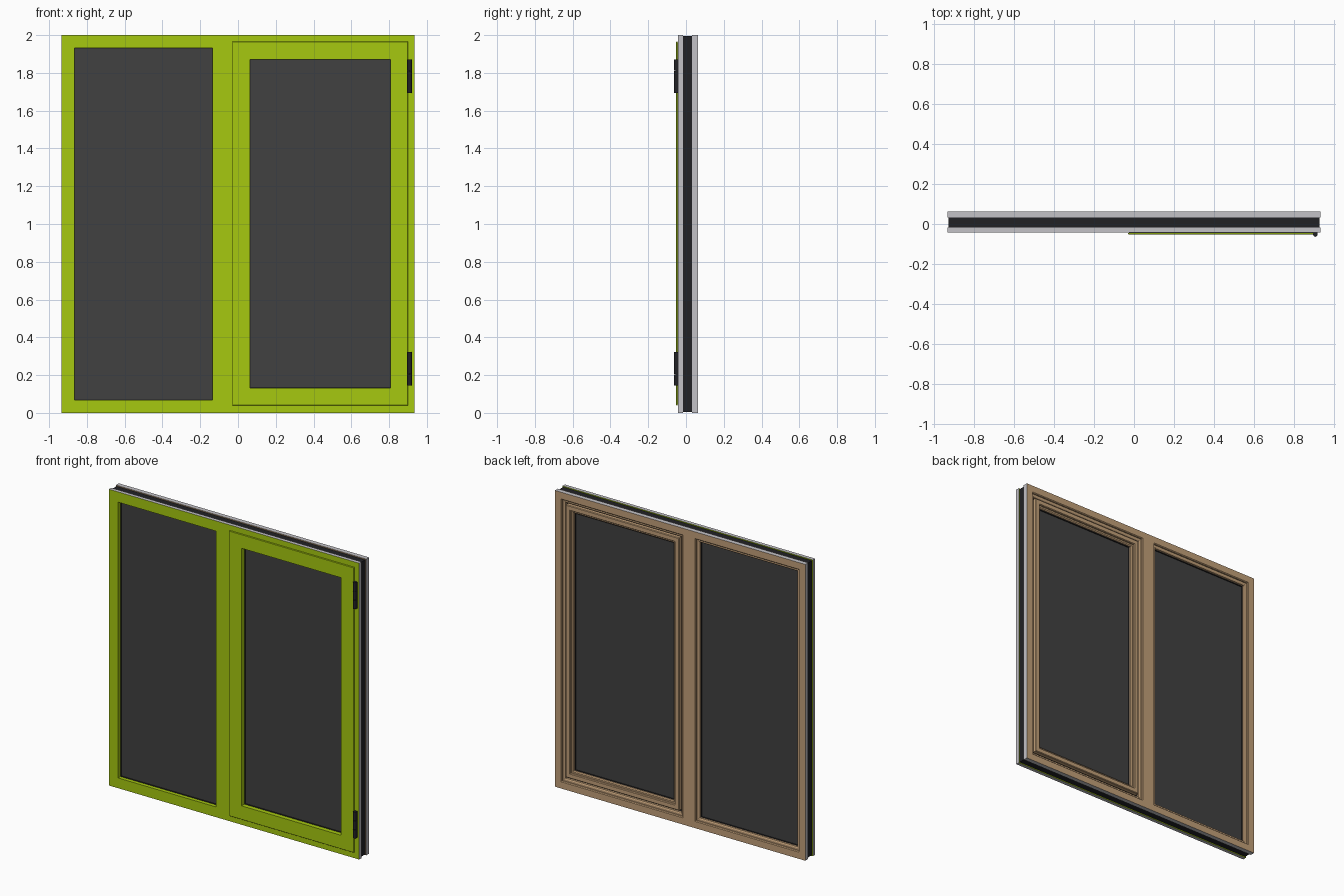
import bpy
import bmesh
from mathutils import Vector

cube = bpy.data.objects.get("Cube")
if cube:
    bpy.data.objects.remove(cube, do_unlink=True)


def make_material(name, rgb, roughness=0.6):
    mat = bpy.data.materials.new(name)
    mat.use_nodes = True
    mat.diffuse_color = (*rgb, 1)
    bsdf = mat.node_tree.nodes["Principled BSDF"]
    bsdf.inputs["Base Color"].default_value = (*rgb, 1)
    bsdf.inputs["Roughness"].default_value = roughness
    return mat


GREEN = make_material("lime paint", (0.38, 0.58, 0.005))
WOOD = make_material("tan wood", (0.54, 0.35, 0.19))
METAL = make_material("bare aluminium", (0.55, 0.54, 0.57))
BLACK = make_material("black plastic", (0.015, 0.015, 0.018))
GLASS = make_material("dark glass", (0.053, 0.053, 0.053), 0.3)

HALF_W, HEIGHT = 0.935, 2.0
MULLION = -0.066          # centre line of the mullion
FACE = 0.069              # visible width of a frame member


def finish(name, bm, mats):
    bmesh.ops.recalc_face_normals(bm, faces=bm.faces)
    mesh = bpy.data.meshes.new(name)
    bm.to_mesh(mesh)
    bm.free()
    for mat in mats:
        mesh.materials.append(mat)
    obj = bpy.data.objects.new(name, mesh)
    bpy.context.collection.objects.link(obj)
    return obj


def ring(name, rect, profile, mat, bare_edges=False):
    """Sweep a closed (inset, y) profile round a rectangle with mitred corners."""
    x0, x1, z0, z1 = rect
    bm = bmesh.new()
    loops = []
    for x, z, sx, sz in ((x0, z0, 1, 1), (x1, z0, -1, 1),
                         (x1, z1, -1, -1), (x0, z1, 1, -1)):
        loops.append([bm.verts.new((x + sx * i, y, z + sz * i)) for i, y in profile])
    n = len(profile)
    for c in range(4):
        a, b = loops[c], loops[(c + 1) % 4]
        for k in range(n):
            m = (k + 1) % n
            face = bm.faces.new((a[k], a[m], b[m], b[k]))
            # the hidden outer edges of the frame are unpainted
            if bare_edges and profile[k][0] == 0 and profile[m][0] == 0:
                face.material_index = 1
    return finish(name, bm, [mat, METAL] if bare_edges else [mat])


def box(name, lo, hi, mat):
    bm = bmesh.new()
    bmesh.ops.create_cube(bm, size=1)
    lo, hi = Vector(lo), Vector(hi)
    bmesh.ops.scale(bm, vec=hi - lo, verts=bm.verts)
    bmesh.ops.translate(bm, vec=(lo + hi) / 2, verts=bm.verts)
    return finish(name, bm, [mat])


def cylinder(name, x, y, z0, z1, radius, mat):
    bpy.ops.mesh.primitive_cylinder_add(vertices=20, radius=radius, depth=z1 - z0,
                                        location=(x, y, (z0 + z1) / 2))
    obj = bpy.context.object
    obj.name = name
    obj.data.materials.append(mat)
    bpy.ops.object.shade_smooth_by_angle()


def rect_profile(i0, i1, y0, y1):
    return [(i0, y0), (i1, y0), (i1, y1), (i0, y1)]


# Frame: painted front shell, black thermal break, wooden back
shell = [(0, -0.042), (FACE, -0.042), (FACE, -0.017), (0, -0.017)]
back = [(0, 0.032), (FACE, 0.032), (FACE, 0.046), (0.062, 0.05),
        (0.05, 0.05), (0.05, 0.058), (0.045, 0.063), (0, 0.063)]
REC = 0.006
cells = {
    "fixed": ((-HALF_W, MULLION, 0, HEIGHT), (-HALF_W + REC, MULLION, REC, HEIGHT - REC)),
    "casement": ((MULLION, HALF_W, 0, HEIGHT), (MULLION, HALF_W - REC, REC, HEIGHT - REC)),
}
for label, (outer, core) in cells.items():
    ring(label + "_frame_front", outer, shell, GREEN, True)
    ring(label + "_frame_core", core, rect_profile(0, FACE - REC, -0.017, 0.032), BLACK)
    ring(label + "_frame_back", outer, back, WOOD, True)

# Fixed pane and its seals
x0, x1, z0, z1 = cells["fixed"][0]
pane = (x0 + FACE, x1 - FACE, z0 + FACE, z1 - FACE)
box("fixed_glass", (pane[0] - 0.005, -0.01, pane[2] - 0.005),
    (pane[1] + 0.005, 0.026, pane[3] + 0.005), GLASS)
ring("fixed_front_seal", pane, rect_profile(0, 0.003, -0.017, -0.009), BLACK)
ring("fixed_back_seal", pane, rect_profile(0, 0.003, 0.025, 0.033), BLACK)

# Opening sash: overlapping front lip, core and stepped wooden back
sash = (-0.03, 0.9, 0.04, 1.965)
INNER = 0.093
ring("sash_front", sash,
     [(0, -0.044), (0, -0.05), (0.002, -0.052), (INNER, -0.052),
      (INNER, -0.017), (0.042, -0.017), (0.042, -0.044)], GREEN)
ring("sash_lip_seal", sash, rect_profile(0.004, 0.03, -0.045, -0.041), BLACK)
ring("sash_core", sash, rect_profile(0.042, INNER - 0.002, -0.017, 0.032), BLACK)
ring("sash_back", sash,
     [(0.042, 0.032), (INNER, 0.032), (INNER, 0.04), (0.086, 0.045), (0.076, 0.045),
      (0.076, 0.053), (0.072, 0.058), (0.046, 0.058), (0.042, 0.054)], WOOD)

# Sash pane and its seals
x0, x1, z0, z1 = sash
pane = (x0 + INNER, x1 - INNER, z0 + INNER, z1 - INNER)
box("sash_glass", (pane[0] - 0.005, -0.015, pane[2] - 0.005),
    (pane[1] + 0.005, 0.026, pane[3] + 0.005), GLASS)
ring("sash_front_seal", pane, rect_profile(0, 0.003, -0.022, -0.014), BLACK)
ring("sash_back_seal", pane, rect_profile(0, 0.003, 0.025, 0.033), BLACK)

# Hinges: a leaf on the frame and a barrel of three knuckles
for label, z in (("lower", 0.145), ("upper", 1.693)):
    box(label + "_hinge_leaf", (0.896, -0.055, z), (0.921, -0.04, z + 0.178), BLACK)
    for k in range(3):
        start = z + k * 0.06
        cylinder(f"{label}_hinge_knuckle_{k + 1}", 0.909, -0.053,
                 start, start + 0.058, 0.011, BLACK)
